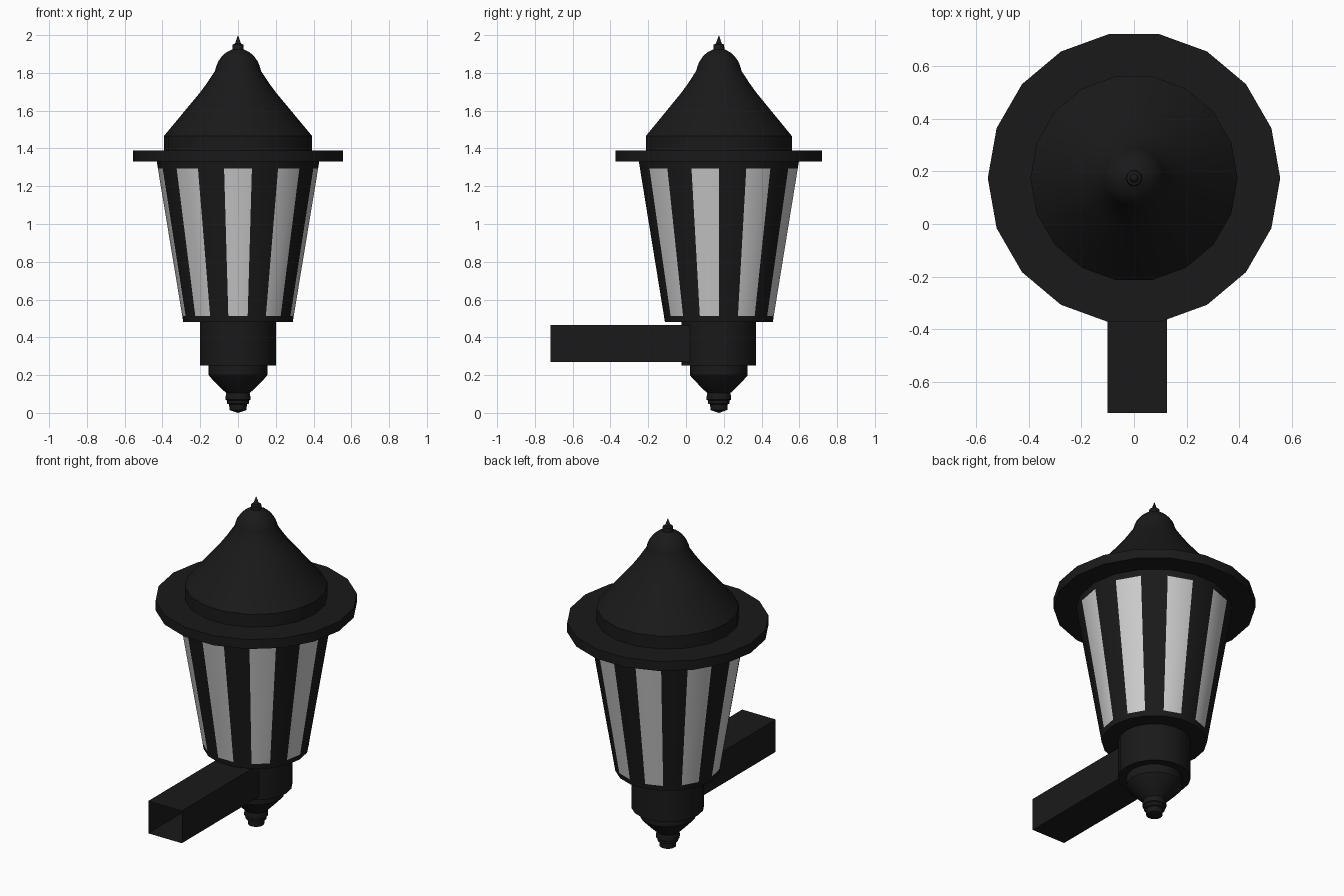
import bpy
import bmesh
import math

if "Cube" in bpy.data.objects:
    bpy.data.objects.remove(bpy.data.objects["Cube"])

SIDES = 18
CY = 0.174  # lantern axis


def material(name, v):
    m = bpy.data.materials.new(name)
    m.diffuse_color = (v, v, v, 1)
    m.use_nodes = True
    m.node_tree.nodes["Principled BSDF"].inputs["Base Color"].default_value = m.diffuse_color
    return m


black = material("black_metal", 0.01)
glass = material("frosted_glass", 0.6)


def finish(name, bm, mats, smooth=True):
    mesh = bpy.data.meshes.new(name)
    bm.to_mesh(mesh)
    bm.free()
    ob = bpy.data.objects.new(name, mesh)
    bpy.context.collection.objects.link(ob)
    for m in mats:
        mesh.materials.append(m)
    if smooth:
        bpy.ops.object.select_all(action='DESELECT')
        ob.select_set(True)
        bpy.context.view_layer.objects.active = ob
        bpy.ops.object.shade_smooth_by_angle(angle=math.radians(30))
    return ob


def lathe(name, profile, mats=(black,), glass_band=None):
    """Turn (radius, z) points, bottom to top, around the lantern axis."""
    bm = bmesh.new()
    rings = []
    for r, z in profile:
        if r == 0:
            rings.append([bm.verts.new((0, CY, z))] * SIDES)
        else:
            rings.append([bm.verts.new((r * math.cos(math.tau * i / SIDES),
                                        CY + r * math.sin(math.tau * i / SIDES), z))
                          for i in range(SIDES)])
    for b, (lo, hi) in enumerate(zip(rings, rings[1:])):
        for i in range(SIDES):
            j = (i + 1) % SIDES
            corners = list(dict.fromkeys((lo[i], lo[j], hi[j], hi[i])))
            f = bm.faces.new(corners)
            # every second side of the band is a window
            if b == glass_band and i % 2 == 1:
                f.material_index = 1
    if profile[0][0] > 0:
        bm.faces.new(rings[0][::-1])
    if profile[-1][0] > 0:
        bm.faces.new(rings[-1])
    return finish(name, bm, mats)


# Lower finial with small stepped rings
lathe("bottom_finial", [(0, 0), (0.045, 0.015), (0.047, 0.045), (0.058, 0.05),
                        (0.058, 0.065), (0.066, 0.07), (0.066, 0.085), (0.062, 0.105),
                        (0.09, 0.13), (0.148, 0.19), (0.155, 0.2), (0.155, 0.25)])

# Collar that holds the arm
lathe("collar", [(0.2, 0.25), (0.2, 0.48)])

# Tapered body with alternating bars and windows
lathe("lantern_body", [(0.29, 0.48), (0.295, 0.512), (0.424, 1.293), (0.43, 1.33)],
      (black, glass), glass_band=1)

# Wide brim
lathe("brim", [(0.555, 1.33), (0.555, 1.388)])

# Roof with rounded cap and spike
lathe("roof", [(0.393, 1.385), (0.393, 1.465), (0.2, 1.697), (0.165, 1.745),
               (0.122, 1.81), (0.115, 1.835), (0.105, 1.86), (0.085, 1.888),
               (0.063, 1.908), (0.03, 1.925), (0.028, 1.95), (0.016, 1.955), (0, 2.0)])

# Square wall arm, a tube open at the wall end
bm = bmesh.new()
bmesh.ops.create_cube(bm, size=1)
for v in bm.verts:
    v.co.x = 0.0125 + v.co.x * 0.225
    v.co.y = -0.717 if v.co.y < 0 else 0.05
    v.co.z = 0.367 + v.co.z * 0.196
bmesh.ops.delete(bm, geom=[f for f in bm.faces if abs(f.calc_center_median().y + 0.717) < 0.01],
                 context='FACES_ONLY')
finish("wall_arm", bm, (black,), smooth=False)
